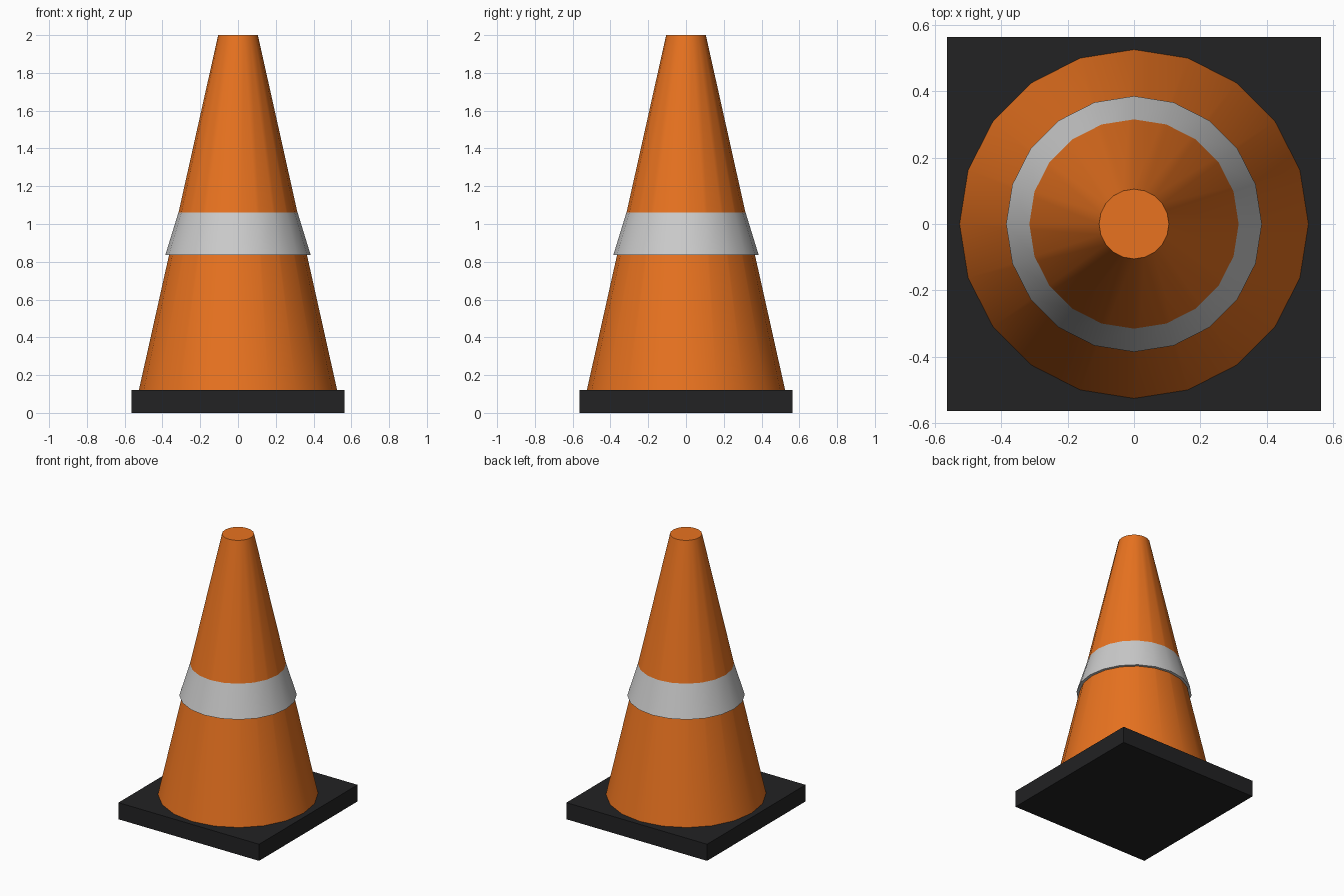
import bpy, bmesh, math

if "Cube" in bpy.data.objects:
    bpy.data.objects.remove(bpy.data.objects["Cube"])

SIDES = 20


def material(name, color):
    m = bpy.data.materials.new(name)
    m.diffuse_color = (*color, 1)
    m.use_nodes = True
    m.node_tree.nodes["Principled BSDF"].inputs["Base Color"].default_value = m.diffuse_color
    return m


def finish(name, bm, mat, smooth=False):
    bmesh.ops.recalc_face_normals(bm, faces=bm.faces[:])
    me = bpy.data.meshes.new(name)
    bm.to_mesh(me)
    bm.free()
    ob = bpy.data.objects.new(name, me)
    bpy.context.collection.objects.link(ob)
    me.materials.append(mat)
    if smooth:
        bpy.ops.object.select_all(action='DESELECT')
        ob.select_set(True)
        bpy.context.view_layer.objects.active = ob
        bpy.ops.object.shade_smooth_by_angle(angle=math.radians(30))
    return ob


def lathe(name, profile, mat, cap=False, closed=False):
    """Revolve (radius, z) points around z."""
    bm = bmesh.new()
    rings = [[bm.verts.new((r * math.cos(a), r * math.sin(a), z))
              for a in (2 * math.pi * i / SIDES for i in range(SIDES))]
             for r, z in profile]
    pairs = list(zip(rings, rings[1:])) + ([(rings[-1], rings[0])] if closed else [])
    for lo, hi in pairs:
        for i in range(SIDES):
            j = (i + 1) % SIDES
            bm.faces.new((lo[i], lo[j], hi[j], hi[i]))
    if cap:
        bm.faces.new(rings[0])
        bm.faces.new(rings[-1])
    return finish(name, bm, mat, smooth=True)


orange = material("orange_plastic", (0.81, 0.17, 0.014))
black = material("black_rubber", (0.016, 0.016, 0.017))
silver = material("reflective_grey", (0.53, 0.53, 0.53))

# Square base slab
bm = bmesh.new()
bmesh.ops.create_cube(bm, size=1)
for v in bm.verts:
    v.co = (v.co.x * 1.125, v.co.y * 1.125, (v.co.z + 0.5) * 0.12)
finish("base", bm, black)

# Tapered body with flat top
lathe("cone_body", [(0.525, 0.12), (0.105, 2.0)], orange, cap=True)

# Reflective band, flush at the top and flared at the bottom
lathe("reflective_band", [(0.355, 0.835), (0.385, 0.835), (0.315, 1.062)],
      silver, closed=True)
